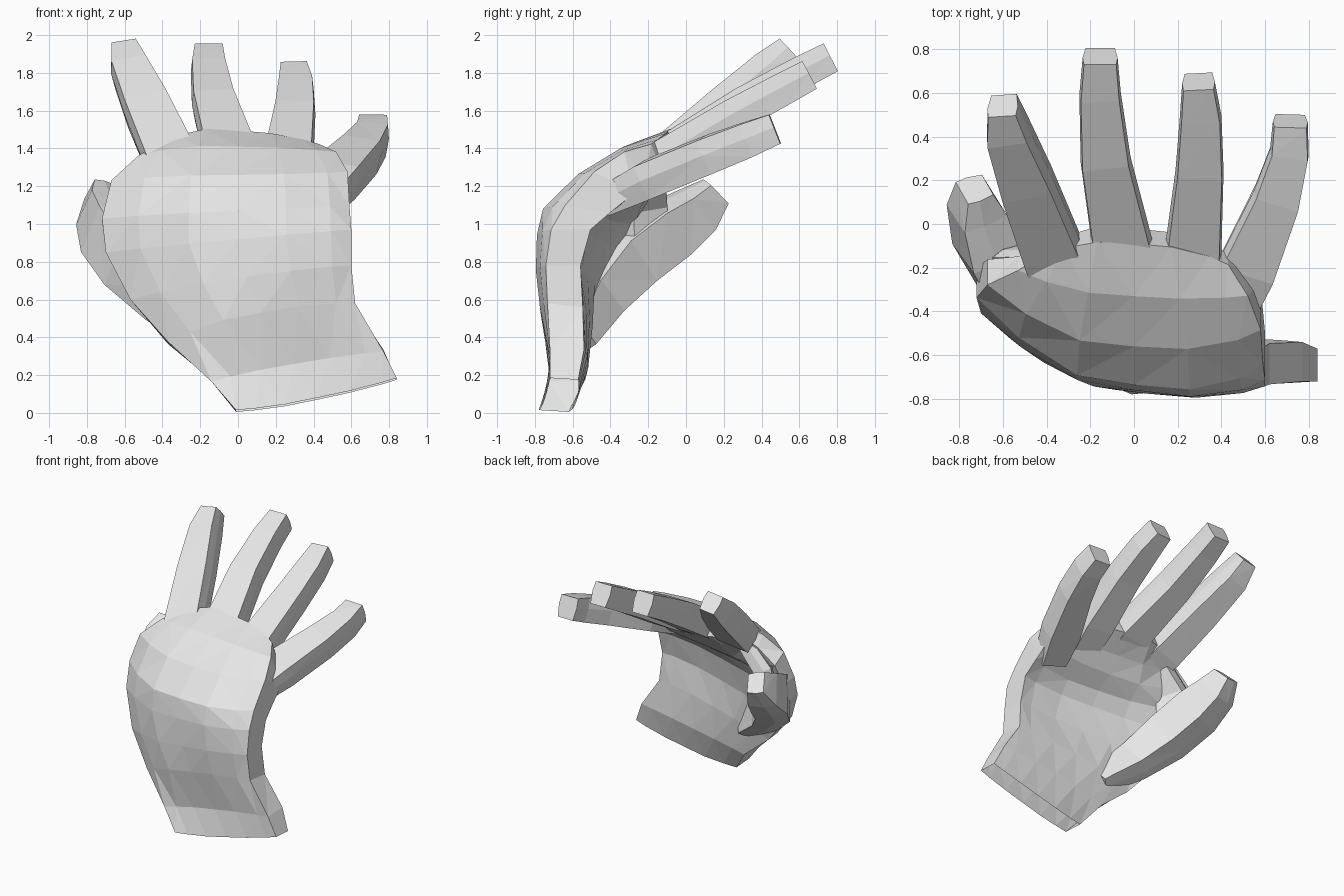
import bpy
import bmesh
from mathutils import Vector

cube = bpy.data.objects.get("Cube")
if cube:
    bpy.data.objects.remove(cube, do_unlink=True)

# Single plain skin colour
skin = bpy.data.materials.new("light_grey_skin")
skin.use_nodes = True
grey = (0.8, 0.8, 0.8, 1)
skin.diffuse_color = grey
skin.node_tree.nodes["Principled BSDF"].inputs["Base Color"].default_value = grey


def loft(name, rings, open_start=False):
    """Skin a list of equal-sized point rings, capping the ends."""
    bm = bmesh.new()
    rows = [[bm.verts.new(p) for p in ring] for ring in rings]
    n = len(rows[0])
    for a, b in zip(rows, rows[1:]):
        for i in range(n):
            j = (i + 1) % n
            bm.faces.new((a[i], a[j], b[j], b[i]))
    start_cap = bm.faces.new(rows[0])
    bm.faces.new(rows[-1])
    bmesh.ops.recalc_face_normals(bm, faces=bm.faces[:])
    if open_start:
        bm.faces.remove(start_cap)
    bmesh.ops.triangulate(bm, faces=bm.faces[:])
    mesh = bpy.data.meshes.new(name)
    bm.to_mesh(mesh)
    bm.free()
    mesh.materials.append(skin)
    obj = bpy.data.objects.new(name, mesh)
    bpy.context.collection.objects.link(obj)


# Arch of the section: fraction across, share of full height
ARCH = [(0, 0), (.12, .55), (.3, 1.02), (.5, 1), (.7, .88), (.9, .42), (1, 0)]


def palm_ring(left, right, back, inner, rims=(.2, .36)):
    """Section through the hand: two edges, back-of-hand and palm middles.
    rims sets how thick the thumb-side and little-finger-side walls are."""
    l, r, d, p = map(Vector, (left, right, back, inner))
    mid = (l + r) / 2
    top, low = [], []
    for t, h in ARCH:
        base = l.lerp(r, t)
        wall = (d - p) * (rims[0] * (1 - t) + rims[1] * t) * max(0, 1 - h)
        top.append(base + wall + (d - mid) * h)
        low.append(base - wall + (p - mid) * h)
    return top + low[::-1]


# Wrist (open at the end), palm and knuckles
BOXY = (.48, .45)
loft("palm_and_wrist", [palm_ring(*r) for r in (
    ((-.01, -.7, .01), (.84, -.645, .18), (.42, -.745, .08), (.42, -.58, .07), BOXY),
    ((-.14, -.63, .17), (.77, -.63, .33), (.3, -.72, .26), (.3, -.52, .27), BOXY),
    ((-.37, -.57, .37), (.62, -.64, .57), (.12, -.77, .53), (.12, -.51, .5)),
    ((-.57, -.47, .6), (.6, -.65, .78), (.05, -.775, .72), (.05, -.52, .72)),
    ((-.7, -.35, .85), (.6, -.61, .97), (0, -.76, .92), (0, -.47, .92)),
    ((-.72, -.27, 1.02), (.59, -.52, 1.08), (0, -.735, 1.07), (0, -.4, 1.02)),
    ((-.67, -.22, 1.2), (.58, -.38, 1.22), (0, -.56, 1.26), (0, -.27, 1.1)),
    ((-.53, -.18, 1.32), (.52, -.27, 1.31), (0, -.33, 1.41), (0, -.17, 1.21)),
    ((-.42, -.13, 1.39), (.43, -.16, 1.36), (0, -.09, 1.495), (0, -.02, 1.32)),
)], open_start=True)

# Digit section: flat top, nearly square sides, narrower underside
SECTION = [(-.46, .47), (.46, .47), (.5, .05), (.42, -.5), (-.42, -.5), (-.5, .05)]


def digit(name, up, stations):
    """Tapered digit; each station is a centre, a width and a thickness."""
    pts = [Vector(s[0]) for s in stations]
    rings = []
    for i, (_, wide, thick) in enumerate(stations):
        along = (pts[min(i + 1, len(pts) - 1)] - pts[max(i - 1, 0)]).normalized()
        side = along.cross(Vector(up)).normalized()
        lift = side.cross(along)
        rings.append([pts[i] + side * u * wide + lift * v * thick
                      for u, v in SECTION])
    loft(name, rings)


UP = (0, -.5, .85)
digit("index_finger", (-.1, -.5, .85), [
    ((-.32, -.34, 1.2), .24, .14), ((-.37, -.12, 1.36), .28, .2),
    ((-.485, .18, 1.61), .25, .21), ((-.575, .42, 1.81), .2, .2),
    ((-.6, .54, 1.92), .14, .15)])
digit("middle_finger", UP, [
    ((-.04, -.34, 1.22), .24, .14), ((-.05, -.1, 1.38), .28, .2),
    ((-.13, .3, 1.63), .23, .2), ((-.155, .6, 1.8), .19, .18),
    ((-.155, .765, 1.885), .16, .17)])
digit("ring_finger", UP, [
    ((.24, -.34, 1.2), .22, .14), ((.27, -.12, 1.355), .26, .2),
    ((.3, .25, 1.575), .22, .19), ((.305, .5, 1.71), .19, .18),
    ((.295, .65, 1.79), .15, .17)])
digit("little_finger", UP, [
    ((.43, -.42, 1.13), .22, .16), ((.515, -.2, 1.24), .27, .2),
    ((.65, .12, 1.37), .22, .2), ((.71, .33, 1.45), .18, .19),
    ((.715, .47, 1.505), .16, .17)])

# Thumb and its fleshy base
digit("thumb", (-.9, -.3, .2), [
    ((-.14, -.57, .4), .18, .14), ((-.38, -.46, .6), .26, .2),
    ((-.56, -.3, .8), .32, .26), ((-.67, -.1, .96), .32, .27),
    ((-.72, .06, 1.07), .26, .22), ((-.73, .16, 1.17), .17, .13)])

# Skin web between thumb and index finger
digit("thumb_web", (-.6, -.4, .6), [
    ((-.56, -.22, .92), .26, .16), ((-.54, -.22, 1.1), .24, .14),
    ((-.41, -.2, 1.26), .18, .12)])
